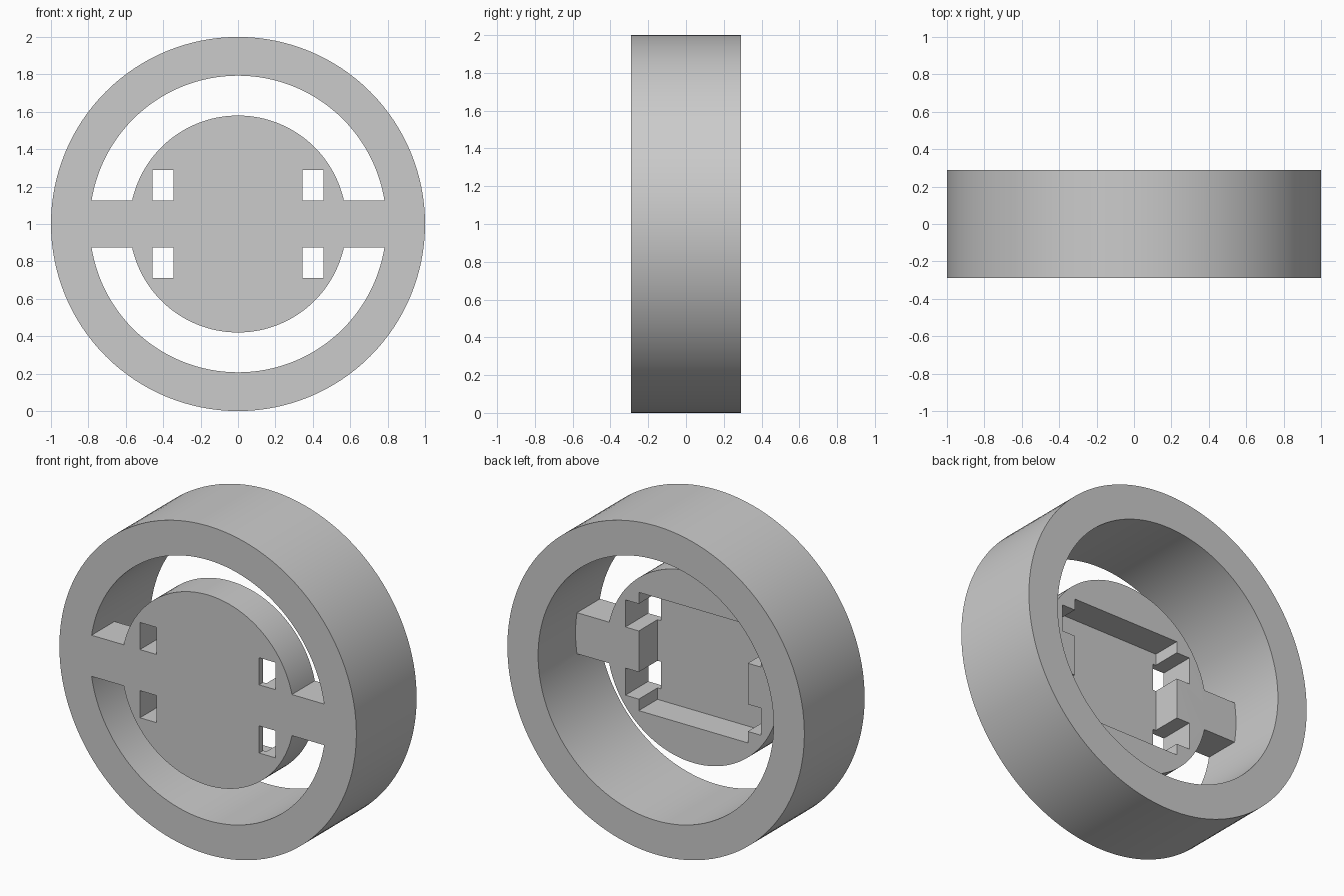
import bpy
from math import radians

cube = bpy.data.objects.get("Cube")
if cube:
    bpy.data.objects.remove(cube, do_unlink=True)

FRONT, BACK = -0.29, 0.29      # ring faces
HUB_BACK = -0.07               # rear face of hub and spokes
FLOOR = -0.25                  # bottom of the rear pocket
MID = 1.0                      # height of the axis

grey = bpy.data.materials.new("plain grey")
grey.diffuse_color = (0.6, 0.6, 0.6, 1)
grey.use_nodes = True
grey.node_tree.nodes["Principled BSDF"].inputs["Base Color"].default_value = (0.6, 0.6, 0.6, 1)


def disc(name, radius, y0, y1):
    bpy.ops.mesh.primitive_cylinder_add(
        vertices=128, radius=radius, depth=y1 - y0,
        location=(0, (y0 + y1) / 2, MID), rotation=(radians(90), 0, 0))
    ob = bpy.context.object
    ob.name = name
    ob.data.materials.append(grey)
    return ob


def block(name, x0, x1, y0, y1, z0, z1):
    bpy.ops.mesh.primitive_cube_add(
        size=1, location=((x0 + x1) / 2, (y0 + y1) / 2, MID + (z0 + z1) / 2))
    ob = bpy.context.object
    ob.name = name
    ob.scale = (x1 - x0, y1 - y0, z1 - z0)
    ob.data.materials.append(grey)
    return ob


def combine(target, other, operation):
    """Apply one boolean and remove the helper."""
    bpy.context.view_layer.objects.active = target
    mod = target.modifiers.new(operation.lower(), 'BOOLEAN')
    mod.object, mod.operation, mod.solver = other, operation, 'EXACT'
    bpy.ops.object.modifier_apply(modifier=mod.name)
    bpy.data.objects.remove(other, do_unlink=True)


# Outer ring
wheel = disc("ring_with_hub", 1.0, FRONT, BACK)
combine(wheel, disc("ring_bore", 0.793, -1, 1), 'DIFFERENCE')

# Hub with its rear pocket
hub = disc("hub", 0.58, FRONT, HUB_BACK)
combine(hub, block("pocket", -0.367, 0.367, FLOOR, 1, -0.36, 0.36), 'DIFFERENCE')

# Four slots straight through the hub, above and below the spokes
for sx in (-1, 1):
    for sz in (-1, 1):
        xs = sorted((sx * 0.345, sx * 0.457))
        zs = sorted((sz * 0.125, sz * 0.29))
        combine(hub, block("slot", *xs, -1, 1, *zs), 'DIFFERENCE')

# Spokes joining hub and ring, flush with the front
for sx in (-1, 1):
    xs = sorted((sx * 0.367, sx * 0.88))
    combine(hub, block("spoke", *xs, FRONT, HUB_BACK, -0.125, 0.125), 'UNION')
combine(wheel, hub, 'UNION')

# Smooth round walls, sharp corners
bpy.ops.object.select_all(action='DESELECT')
wheel.select_set(True)
bpy.context.view_layer.objects.active = wheel
bpy.ops.object.shade_smooth_by_angle(angle=radians(30))
